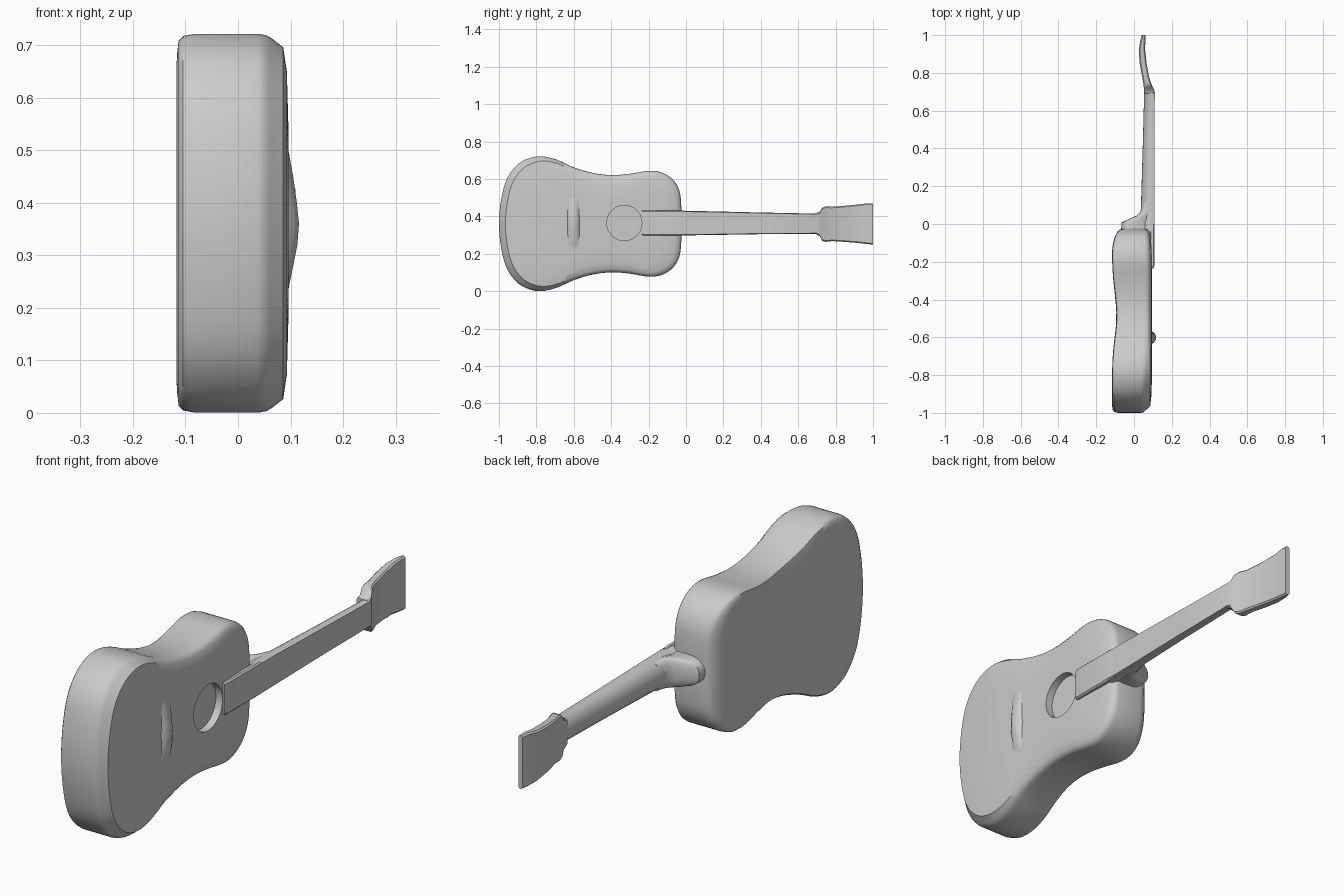
import bpy, bmesh, math
from mathutils import Vector

if "Cube" in bpy.data.objects:
    bpy.data.objects.remove(bpy.data.objects["Cube"])

ZC = 0.361
grey = bpy.data.materials.new("plain grey")
grey.diffuse_color = (0.6, 0.6, 0.6, 1)
grey.use_nodes = True
grey.node_tree.nodes["Principled BSDF"].inputs["Base Color"].default_value = grey.diffuse_color


def loft(name, rings, angle=40):
    """Skin a list of equal-length point rings and close both ends."""
    bm = bmesh.new()
    loops = [[bm.verts.new(p) for p in r] for r in rings]
    n = len(loops[0])
    for a, b in zip(loops, loops[1:]):
        for i in range(n):
            j = (i + 1) % n
            bm.faces.new((a[i], a[j], b[j], b[i]))
    for loop in (loops[0], loops[-1]):
        mid = bm.verts.new(sum((v.co for v in loop), Vector()) / n)
        for i in range(n):
            bm.faces.new((loop[i], loop[(i + 1) % n], mid))
    bmesh.ops.recalc_face_normals(bm, faces=bm.faces)
    me = bpy.data.meshes.new(name)
    bm.to_mesh(me)
    bm.free()
    ob = bpy.data.objects.new(name, me)
    bpy.context.collection.objects.link(ob)
    me.materials.append(grey)
    bpy.context.view_layer.objects.active = ob
    ob.select_set(True)
    bpy.ops.object.shade_smooth_by_angle(angle=math.radians(angle))
    ob.select_set(False)
    return ob


def smooth_path(pts, steps=4):
    """Catmull-Rom curve through an open list of 2D points."""
    pts = [Vector(p) for p in pts]
    out = []
    for i in range(1, len(pts) - 2):
        a, b, c, d = pts[i - 1:i + 3]
        for s in range(steps):
            t = s / steps
            out.append(0.5 * (2 * b + (c - a) * t + (2 * a - 5 * b + 4 * c - d) * t ** 2
                              + (3 * b - a - 3 * c + d) * t ** 3))
    return out + [pts[-2]]


# Body outline: half profile (y, half height), mirrored
half = [(-0.99, -0.12), (-1.0, 0), (-0.99, 0.12), (-0.96, 0.235), (-0.905, 0.312), (-0.84, 0.35),
        (-0.77, 0.36), (-0.69, 0.342), (-0.6, 0.302), (-0.5, 0.272), (-0.4, 0.26),
        (-0.3, 0.267), (-0.2, 0.283), (-0.13, 0.274), (-0.07, 0.236), (-0.035, 0.175),
        (-0.025, 0.09), (-0.025, 0), (-0.025, -0.09)]
upper = smooth_path(half)
outline = upper + [Vector((p.x, -p.y)) for p in reversed(upper[1:-1])]


def body_ring(scale, x):
    ring = []
    for p in outline:
        y = -0.5 + (p.x + 0.5) * scale
        xx = x
        if x < -0.03:  # back bends in at the waist and at the neck end
            xx += 0.024 * math.exp(-((y + 0.48) / 0.17) ** 2)
            xx += 0.03 * max(0, (y + 0.16) / 0.13) ** 2
        elif scale > 0.95:  # front rim drops toward the tail
            xx -= 0.018 * max(0, min(1, (-0.55 - y) / 0.3))
        ring.append((xx, y, ZC + p.y * scale))
    return ring


body = loft("body", [body_ring(s, x) for s, x in (
    (0.1, -0.117), (0.35, -0.117), (0.65, -0.117), (0.9, -0.117), (0.965, -0.114),
    (0.99, -0.105), (1, -0.085), (1, 0), (1, 0.055), (0.993, 0.068), (0.975, 0.078),
    (0.93, 0.086), (0.8, 0.093), (0.5, 0.096), (0.1, 0.096))])

# Sound hole recess
bpy.ops.mesh.primitive_cylinder_add(vertices=40, radius=0.094, depth=0.1,
                                    location=(0.115, -0.33, 0.365),
                                    rotation=(0, math.pi / 2, 0))
cutter = bpy.context.object
cutter.name = "sound_hole_cutter"
cutter.data.materials.append(grey)
cutter.hide_render = True
cutter.hide_set(True)
cut = body.modifiers.new("sound hole", "BOOLEAN")
cut.object = cutter
cut.operation = "DIFFERENCE"
cut.solver = "EXACT"


def d_ring(y, back, front, low, high, power=1.0):
    """D-shaped section: flat front, rounded back."""
    w, c = (high - low) / 2, (high + low) / 2
    edge = front - 0.25 * (front - back)
    ring = [(front, y, c + w * 0.94), (front, y, c - w * 0.94)]
    for i in range(13):
        a = math.pi * i / 12
        ring.append((edge - (edge - back) * math.sin(a) ** power, y, c - w * math.cos(a)))
    return ring


# Neck
loft("neck", [d_ring(*s) for s in (
    (-0.04, 0.03, 0.108, 0.298, 0.43), (0.1, 0.037, 0.108, 0.3, 0.428),
    (0.4, 0.046, 0.109, 0.305, 0.421), (0.7, 0.054, 0.11, 0.307, 0.415),
    (0.715, 0.054, 0.105, 0.305, 0.418))])

# Heel sloping from the back of the body up to the neck
loft("heel", [d_ring(*s, 0.6) for s in (
    (-0.06, -0.07, 0.07, 0.305, 0.423), (0.008, -0.066, 0.07, 0.307, 0.421),
    (0.025, -0.03, 0.07, 0.303, 0.425), (0.045, 0.015, 0.07, 0.301, 0.427),
    (0.065, 0.034, 0.08, 0.301, 0.427), (0.11, 0.045, 0.08, 0.305, 0.42))])


def box_ring(y, back, front, low, high, r=0.006):
    return [(front, y, high - r), (front, y, low + r), (front - r, y, low), (back + r, y, low),
            (back, y, low + r), (back, y, high - r), (back + r, y, high), (front - r, y, high)]


# Fingerboard end lying on the body
loft("fingerboard", [box_ring(*s) for s in (
    (-0.235, 0.085, 0.103, 0.3, 0.432), (-0.22, 0.085, 0.108, 0.298, 0.433),
    (-0.03, 0.085, 0.109, 0.298, 0.432), (0.0, 0.085, 0.108, 0.299, 0.43))])

# Head, flared and bent back
loft("head", [box_ring(*s) for s in (
    (0.69, 0.055, 0.108, 0.307, 0.416), (0.715, 0.053, 0.104, 0.295, 0.425),
    (0.728, 0.051, 0.098, 0.27, 0.447), (0.745, 0.049, 0.091, 0.264, 0.453),
    (0.78, 0.043, 0.079, 0.268, 0.452), (0.85, 0.03, 0.067, 0.264, 0.457),
    (0.92, 0.025, 0.059, 0.258, 0.464), (0.97, 0.033, 0.06, 0.252, 0.47),
    (1.0, 0.041, 0.06, 0.25, 0.468))])

# Bridge, tallest in the middle
loft("bridge", [[(0.085, -0.642, z), (0.085, -0.562, z), (0.092 + h * 0.7, -0.578, z),
                 (0.092 + h, -0.592, z), (0.092 + h, -0.612, z), (0.092 + h * 0.6, -0.627, z)]
                for z, h in ((0.225, 0.002), (0.27, 0.011), (0.32, 0.021), (0.36, 0.024),
                             (0.4, 0.02), (0.45, 0.013), (0.51, 0.002))])
